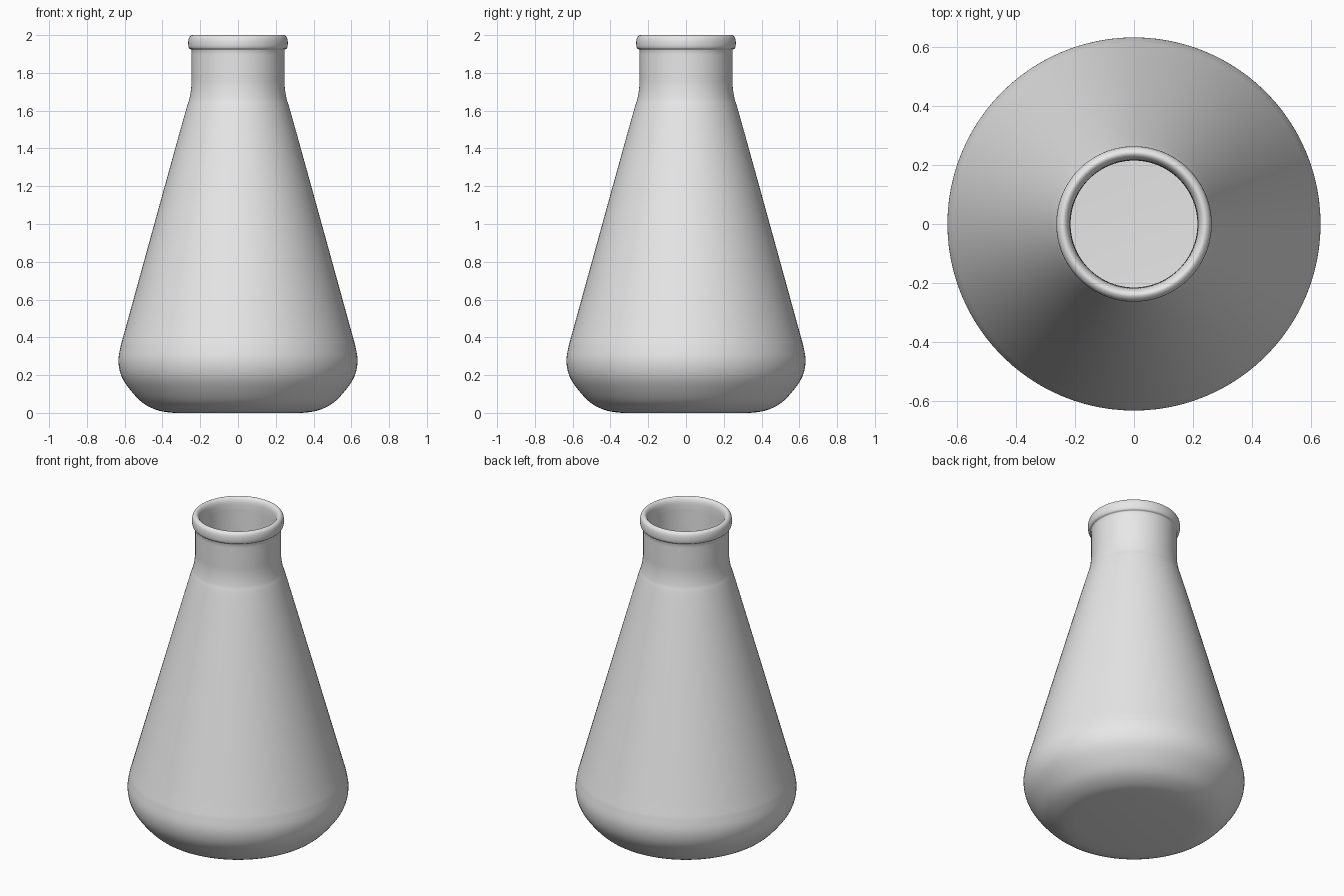
import bpy, bmesh, math
from mathutils import Vector

cube = bpy.data.objects.get("Cube")
if cube:
    bpy.data.objects.remove(cube, do_unlink=True)

SEGMENTS = 96

mat = bpy.data.materials.new("light_grey")
mat.use_nodes = True
grey = (0.8, 0.8, 0.8, 1)
mat.diffuse_color = grey
mat.node_tree.nodes["Principled BSDF"].inputs["Base Color"].default_value = grey


def smooth_path(points, steps=4):
    """Catmull-Rom curve through (radius, height) points."""
    p = [Vector(q) for q in points]
    p = [p[0]] + p + [p[-1]]
    out = []
    for a, b, c, d in zip(p, p[1:], p[2:], p[3:]):
        for i in range(steps):
            t = i / steps
            out.append(0.5 * (2 * b + (c - a) * t + (2 * a - 5 * b + 4 * c - d) * t * t
                              + (3 * b - a - 3 * c + d) * t ** 3))
    return out + [p[-1]]


def lathe(name, path):
    """Revolve a profile that starts and ends on the z axis."""
    bm = bmesh.new()
    verts = [bm.verts.new((q.x, 0, q.y)) for q in path]
    edges = [bm.edges.new(pair) for pair in zip(verts, verts[1:])]
    bmesh.ops.spin(bm, geom=verts + edges, cent=(0, 0, 0), axis=(0, 0, 1),
                   angle=math.tau, steps=SEGMENTS, use_duplicate=False)
    bmesh.ops.remove_doubles(bm, verts=bm.verts, dist=1e-4)
    bmesh.ops.recalc_face_normals(bm, faces=bm.faces)
    mesh = bpy.data.meshes.new(name)
    bm.to_mesh(mesh)
    bm.free()
    mesh.materials.append(mat)
    obj = bpy.data.objects.new(name, mesh)
    bpy.context.collection.objects.link(obj)
    bpy.context.view_layer.objects.active = obj
    obj.select_set(True)
    bpy.ops.object.shade_smooth_by_angle(angle=math.radians(50))
    obj.select_set(False)
    return obj


# Outer wall: rounded base, cone, neck
outer = smooth_path([(0.34, 0), (0.42, 0.012), (0.50, 0.05), (0.565, 0.115), (0.615, 0.19),
                     (0.633, 0.27), (0.622, 0.35), (0.595, 0.45), (0.435, 1.03),
                     (0.285, 1.57), (0.258, 1.66), (0.247, 1.73), (0.246, 1.80), (0.246, 1.92)])
# Rolled lip
lip = smooth_path([(0.248, 1.924), (0.258, 1.93), (0.263, 1.945), (0.263, 1.97),
                   (0.257, 1.99), (0.242, 2.0), (0.228, 1.992), (0.219, 1.97), (0.216, 1.93)])
# Inner wall down to the floor
inner = smooth_path([(0.216, 1.92), (0.216, 1.73), (0.228, 1.65), (0.255, 1.56), (0.405, 1.02),
                     (0.565, 0.44), (0.592, 0.35), (0.603, 0.27), (0.585, 0.20),
                     (0.54, 0.13), (0.48, 0.075), (0.41, 0.04), (0.34, 0.03)])
lathe("flask", [Vector((0, 0))] + outer + lip + inner + [Vector((0, 0.03))])
